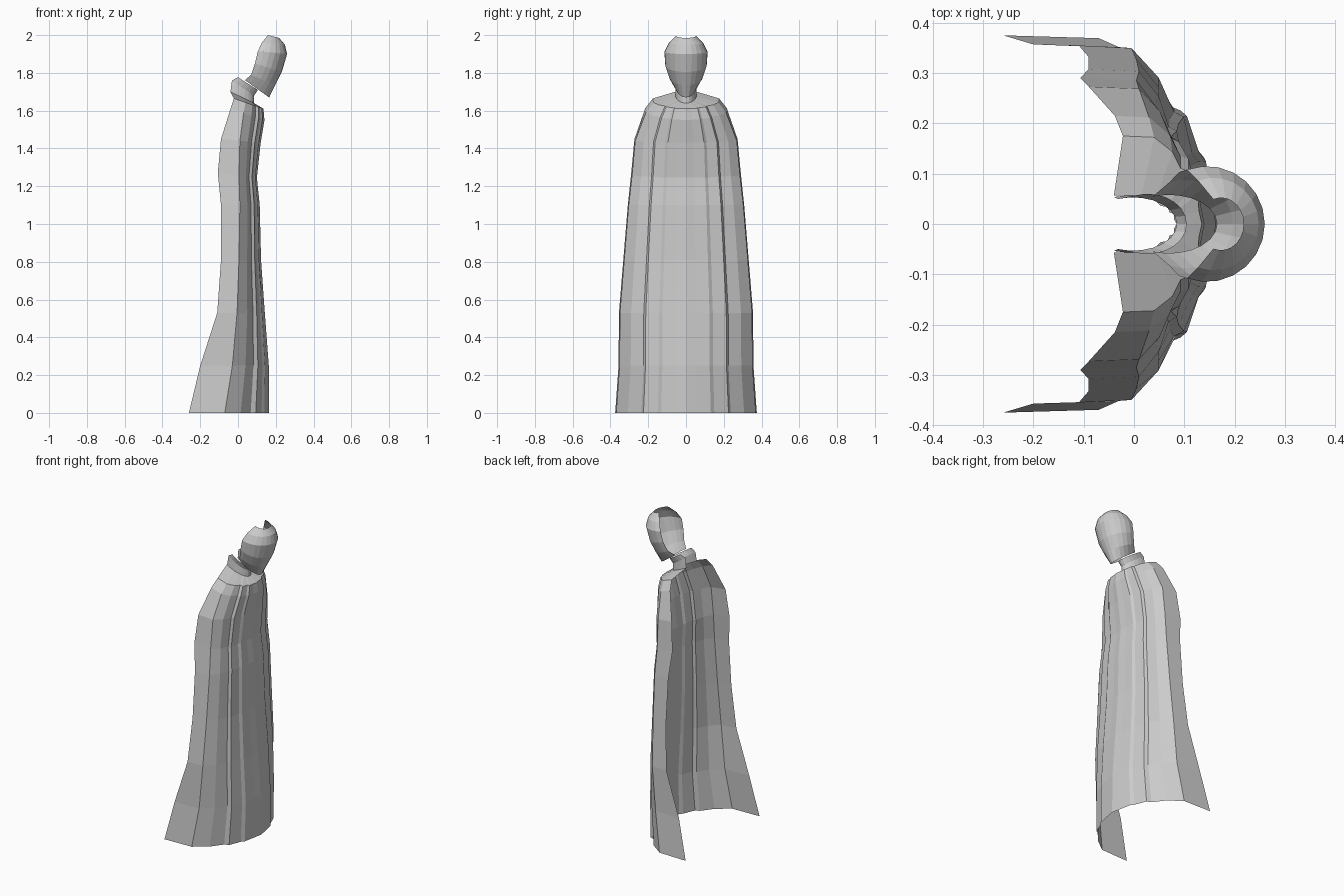
import bpy
import math

if "Cube" in bpy.data.objects:
    bpy.data.objects.remove(bpy.data.objects["Cube"])


def loft(name, half_rings):
    """Open shell from half rings (front edge -> middle of the back), mirrored in y."""
    rings = [h + [(x, -y, z) for x, y, z in reversed(h[:-1])] for h in half_rings]
    n = len(rings[0])
    verts = [p for r in rings for p in r]
    faces = [(i * n + j, i * n + j + 1, (i + 1) * n + j + 1, (i + 1) * n + j)
             for i in range(len(rings) - 1) for j in range(n - 1)]
    mesh = bpy.data.meshes.new(name)
    mesh.from_pydata(verts, [], faces)
    mesh.update()
    ob = bpy.data.objects.new(name, mesh)
    bpy.context.collection.objects.link(ob)
    return ob


def cape_ring(zf, zb, xf, xm, xb, w):
    """Flat side panel from xf to xm, then a faceted, lightly pleated back."""
    pts = [(xf, w), (xm, w * 0.985)]
    for fx, fy, pleat in ((.34, .82, .004), (.60, .63, -.004), (.68, .60, .004),
                          (.84, .40, -.003), (.88, .35, .003), (.97, .15, -.003), (1, 0, 0)):
        pts.append((xm + (xb - xm) * fx + pleat, w * fy))
    return [(x, y, zf + (zb - zf) * (x - xf) / (xb - xf)) for x, y in pts]


def arc_ring(xf, zf, xb, zb, w, start=-20, steps=7):
    """Tilted arc from the open front edge round to the back."""
    s0 = math.sin(math.radians(start))
    out = []
    for i in range(steps + 1):
        a = math.radians(start + (90 - start) * i / steps)
        t = (math.sin(a) - s0) / (1 - s0)
        y = w * math.cos(a) if i < steps else 0
        out.append((xf + (xb - xf) * t, y, zf + (zb - zf) * t))
    return out


# Cape: front z, back z, front edge x, panel end x, back x, half width
loft("cape", [cape_ring(*r) for r in (
    (0.00, 0.00, -.26, -.07, .165, .375),
    (0.25, 0.25, -.20, -.03, .163, .357),
    (0.53, 0.53, -.11, -.005, .142, .355),
    (0.81, 0.81, -.09, .005, .122, .332),
    (1.10, 1.10, -.09, .01, .115, .308),
    (1.27, 1.245, -.107, .005, .10, .29),
    (1.45, 1.43, -.09, .01, .12, .273),
    (1.615, 1.55, -.038, .03, .14, .215),
    (1.665, 1.61, -.022, .04, .135, .175),
    (1.70, 1.64, -.04, .015, .085, .057))])

# Collar: open ring leaning forward
loft("collar", [arc_ring(-.04, 1.70, .085, 1.64, .057),
                arc_ring(-.032, 1.76, .085, 1.68, .053),
                arc_ring(.0, 1.777, .105, 1.71, .060)])

# Hood: hollow shell, open at the face and the crown
loft("hood", [arc_ring(*r) for r in (
    (.037, 1.762, .165, 1.67, .058),
    (.070, 1.79, .197, 1.735, .088),
    (.090, 1.85, .232, 1.805, .110),
    (.105, 1.915, .260, 1.90, .115),
    (.127, 1.96, .248, 1.95, .092),
    (.158, 2.00, .218, 1.985, .052))])
